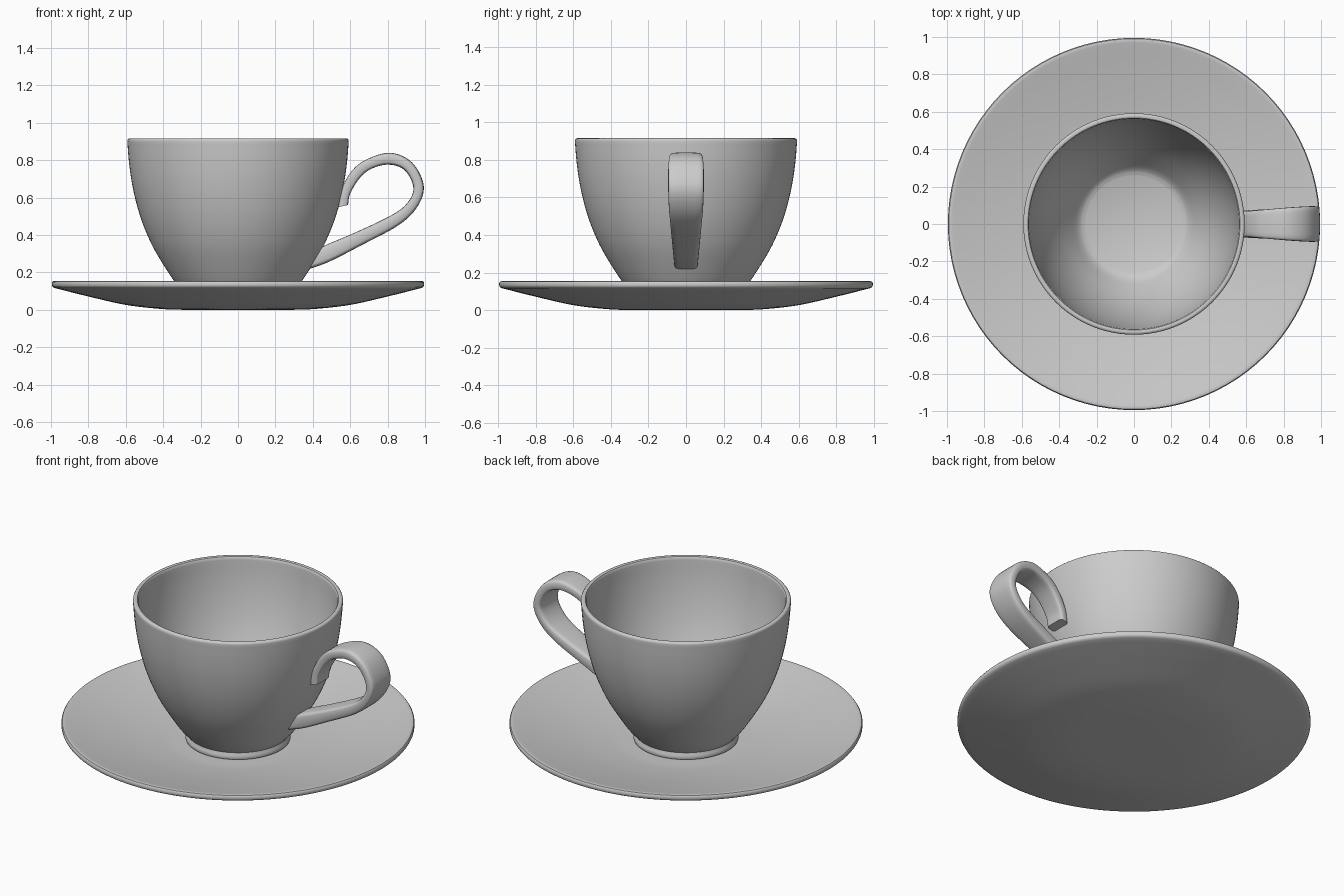
import bpy, bmesh, math
from mathutils import Vector


def smooth(rows, steps=6):
    """Catmull-Rom interpolation of tuples of any length."""
    p = [Vector(r) for r in rows]
    p = [2 * p[0] - p[1]] + p + [2 * p[-1] - p[-2]]
    out = []
    for a, b, c, d in zip(p, p[1:], p[2:], p[3:]):
        for i in range(steps):
            t = i / steps
            out.append(0.5 * (2 * b + (c - a) * t + (2 * a - 5 * b + 4 * c - d) * t * t
                              + (3 * b - a - 3 * c + d) * t ** 3))
    return out + [p[-2]]


def finish(name, bm, angle=40):
    bmesh.ops.remove_doubles(bm, verts=bm.verts, dist=0.0005)
    bmesh.ops.recalc_face_normals(bm, faces=bm.faces)
    mesh = bpy.data.meshes.new(name)
    bm.to_mesh(mesh)
    bm.free()
    ob = bpy.data.objects.new(name, mesh)
    bpy.context.collection.objects.link(ob)
    bpy.ops.object.select_all(action='DESELECT')
    ob.select_set(True)
    bpy.context.view_layer.objects.active = ob
    bpy.ops.object.shade_smooth_by_angle(angle=math.radians(angle))
    return ob


def lathe(name, profile, segments=96):
    bm = bmesh.new()
    vs = [bm.verts.new((r, 0, z)) for r, z in profile]
    es = [bm.edges.new(pair) for pair in zip(vs, vs[1:])]
    bmesh.ops.spin(bm, geom=vs + es, cent=(0, 0, 0), axis=(0, 0, 1),
                   angle=math.tau, steps=segments)
    return finish(name, bm)


# Saucer: shallow dish with a thin rounded rim
under = smooth([(0.30, 0), (0.42, 0.005), (0.60, 0.026), (0.80, 0.071), (0.98, 0.116)])
rim = [(0.991, 0.122), (0.995, 0.13), (0.995, 0.145), (0.99, 0.152), (0.98, 0.154)]
top = smooth([(0.97, 0.152), (0.80, 0.113), (0.60, 0.074), (0.42, 0.050), (0.32, 0.045)])
lathe("saucer", [(0, 0)] + under + rim + top + [(0, 0.045)])

# Cup: small foot ring, flaring bowl, rounded lip, hollow inside
foot = [(0, 0.046), (0.285, 0.046), (0.294, 0.051), (0.297, 0.06), (0.294, 0.075), (0.287, 0.088)]
outer = smooth([(0.287, 0.09), (0.345, 0.158), (0.435, 0.30), (0.485, 0.40), (0.523, 0.50),
                (0.551, 0.60), (0.571, 0.70), (0.584, 0.80), (0.592, 0.90)])
lip = [(0.591, 0.908), (0.586, 0.914), (0.577, 0.916), (0.567, 0.913), (0.562, 0.905)]
inner = smooth([(0.561, 0.895), (0.553, 0.80), (0.539, 0.70), (0.518, 0.60), (0.489, 0.50),
                (0.450, 0.40), (0.398, 0.30), (0.325, 0.19), (0.29, 0.15), (0.26, 0.135)])
lathe("cup", foot + outer + lip + inner + [(0, 0.133)])

# Handle: strap loop; rows are outer x, outer z, inner x, inner z, half width
rows = smooth([(0.535, 0.548, 0.588, 0.560, 0.064),
               (0.552, 0.640, 0.600, 0.620, 0.066),
               (0.605, 0.738, 0.648, 0.700, 0.070),
               (0.685, 0.803, 0.710, 0.752, 0.077),
               (0.815, 0.839, 0.805, 0.776, 0.087),
               (0.930, 0.788, 0.892, 0.745, 0.094),
               (0.993, 0.665, 0.938, 0.650, 0.095),
               (0.960, 0.552, 0.900, 0.565, 0.092),
               (0.860, 0.453, 0.810, 0.500, 0.085),
               (0.660, 0.345, 0.620, 0.410, 0.075),
               (0.490, 0.258, 0.480, 0.351, 0.067),
               (0.378, 0.217, 0.422, 0.322, 0.063)])
bm = bmesh.new()
rings = []
for xo, zo, xi, zi, w in rows:
    ring = []
    for k in range(24):
        a = math.tau * k / 24
        c, s = (math.copysign(abs(f) ** 0.4, f) for f in (math.cos(a), math.sin(a)))
        t = 0.5 + 0.5 * s
        ring.append(bm.verts.new((xi + (xo - xi) * t, w * c, zi + (zo - zi) * t)))
    rings.append(ring)
for a, b in zip(rings, rings[1:]):
    for k in range(24):
        j = (k + 1) % 24
        bm.faces.new((a[k], a[j], b[j], b[k]))
bm.faces.new(rings[0])
bm.faces.new(rings[-1])
finish("handle", bm, 50)
